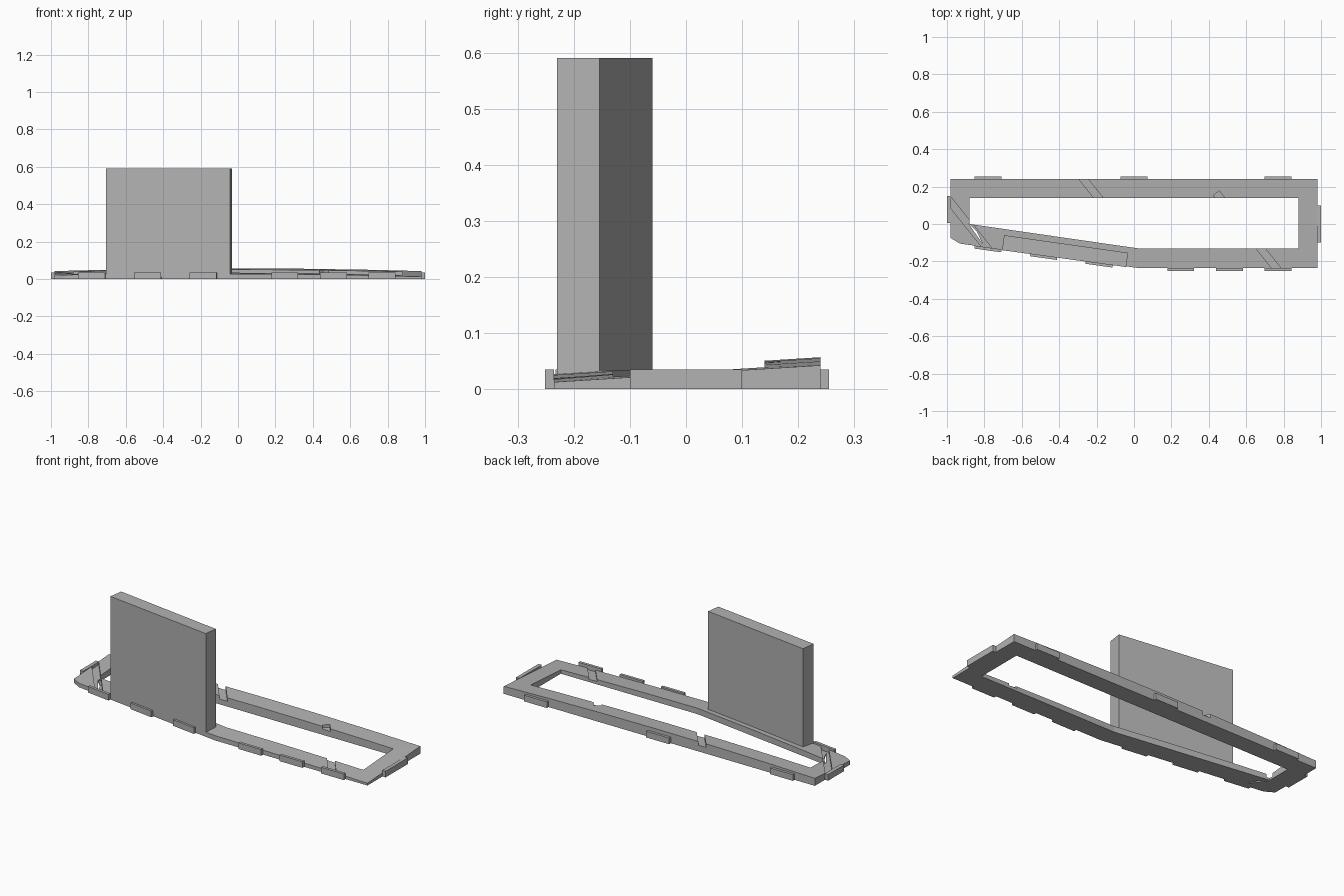
import bpy, bmesh
from mathutils import Vector

cube = bpy.data.objects.get("Cube")
if cube:
    bpy.data.objects.remove(cube, do_unlink=True)

grey = bpy.data.materials.new("plain grey")
grey.use_nodes = True
grey.diffuse_color = (0.45, 0.45, 0.45, 1)
grey.node_tree.nodes["Principled BSDF"].inputs["Base Color"].default_value = grey.diffuse_color


def make_object(name, bm):
    bmesh.ops.recalc_face_normals(bm, faces=bm.faces)
    mesh = bpy.data.meshes.new(name)
    bm.to_mesh(mesh)
    bm.free()
    mesh.materials.append(grey)
    obj = bpy.data.objects.new(name, mesh)
    bpy.context.collection.objects.link(obj)
    return obj


def prism(name, outline, low, high):
    """Extrude an outline; low and high are numbers or one value per corner."""
    bm = bmesh.new()
    n = len(outline)
    lows = low if isinstance(low, list) else [low] * n
    b = [bm.verts.new((x, y, z)) for (x, y), z in zip(outline, lows)]
    t = [bm.verts.new((x, y, high)) for x, y in outline]
    bm.faces.new(b)
    bm.faces.new(t)
    for i in range(n):
        j = (i + 1) % n
        bm.faces.new((b[i], b[j], t[j], t[i]))
    return make_object(name, bm)


def crown(x, y):
    """Height of the gently arched, forward sloping top of the frame."""
    return 0.042 + 0.063 * y - 0.015 * x * x


def cut(target, tool):
    mod = target.modifiers.new("cut", 'BOOLEAN')
    mod.operation = 'DIFFERENCE'
    mod.solver = 'EXACT'
    mod.object = tool
    tool.hide_render = True
    tool.hide_set(True)
    tool.display_type = 'WIRE'


# Ring frame: six joined strips between the outer and inner outlines
outer = [(-0.98, 0.24), (0.98, 0.24), (0.98, -0.235), (0.02, -0.235), (-0.93, -0.105), (-0.98, -0.075)]
inner = [(-0.88, 0.14), (0.88, 0.14), (0.88, -0.13), (0.02, -0.13), (-0.88, 0.0), (-0.88, 0.01)]
bm = bmesh.new()
o, i = [[bm.verts.new((x, y, 0)) for x, y in ring] for ring in (outer, inner)]
for k in range(6):
    j = (k + 1) % 6
    bm.faces.new((o[k], o[j], i[j], i[k]))
for x in (-0.7, -0.35, 0.02, 0.35, 0.7):
    bmesh.ops.bisect_plane(bm, geom=bm.verts[:] + bm.edges[:] + bm.faces[:],
                           plane_co=(x, 0, 0), plane_no=(1, 0, 0))
top = bmesh.ops.extrude_face_region(bm, geom=bm.faces[:], use_keep_orig=True)
for v in top["geom"]:
    if isinstance(v, bmesh.types.BMVert):
        v.co.z = crown(v.co.x, v.co.y)
frame = make_object("ring_frame", bm)

# Diagonal grooves: start, end, and floor height at each end
grooves = [((-1.0, 0.14), (-0.77, -0.147), 0.018, 0.006),
           ((-0.286, 0.26), (0.13, -0.26), 0.036, 0.01),
           ((0.44, 0.165), (0.78, -0.26), 0.034, 0.008)]
half = Vector((0.015, 0.012))
for n, (a, b, za, zb) in enumerate(grooves):
    a, b = Vector(a), Vector(b)
    cut(frame, prism(f"groove_cutter_{n}", [a - half, a + half, b + half, b - half],
                     [za, za, zb, zb], 0.1))
cut(frame, prism("corner_slot_cutter", [(-0.89, 0.01), (-0.84, -0.04), (-0.81, -0.105)], -0.02, 0.1))


# Locating tabs around the rim
def tab(name, start, end, depth=0.016):
    a, b = Vector(start), Vector(end)
    d = (b - a).normalized()
    out = Vector((d.y, -d.x)) * depth
    prism(name, [a, b, b + out, a + out], 0, 0.035)


for n, x in enumerate((-0.78, 0, 0.77)):
    tab(f"back_tab_{n}", (x + 0.072, 0.239), (x - 0.072, 0.239))
for n, x in enumerate((0.25, 0.51, 0.77)):
    tab(f"front_tab_{n}", (x - 0.072, -0.235), (x + 0.072, -0.235))
for n, x in enumerate((-0.78, -0.482, -0.185)):
    y = -0.235 - 0.137 * (x - 0.02)
    tab(f"slanted_tab_{n}", (x - 0.072, y + 0.01), (x + 0.072, y - 0.01))
tab("right_end_tab", (-0.979, 0.15), (-0.979, 0.005), 0.021)
tab("left_end_tab", (0.979, -0.1), (0.979, 0.1), 0.021)

# Upright panel along the slanted side
prism("upright_panel", [(-0.706, -0.14), (-0.042, -0.23), (-0.032, -0.154), (-0.694, -0.06)], 0.01, 0.59)
